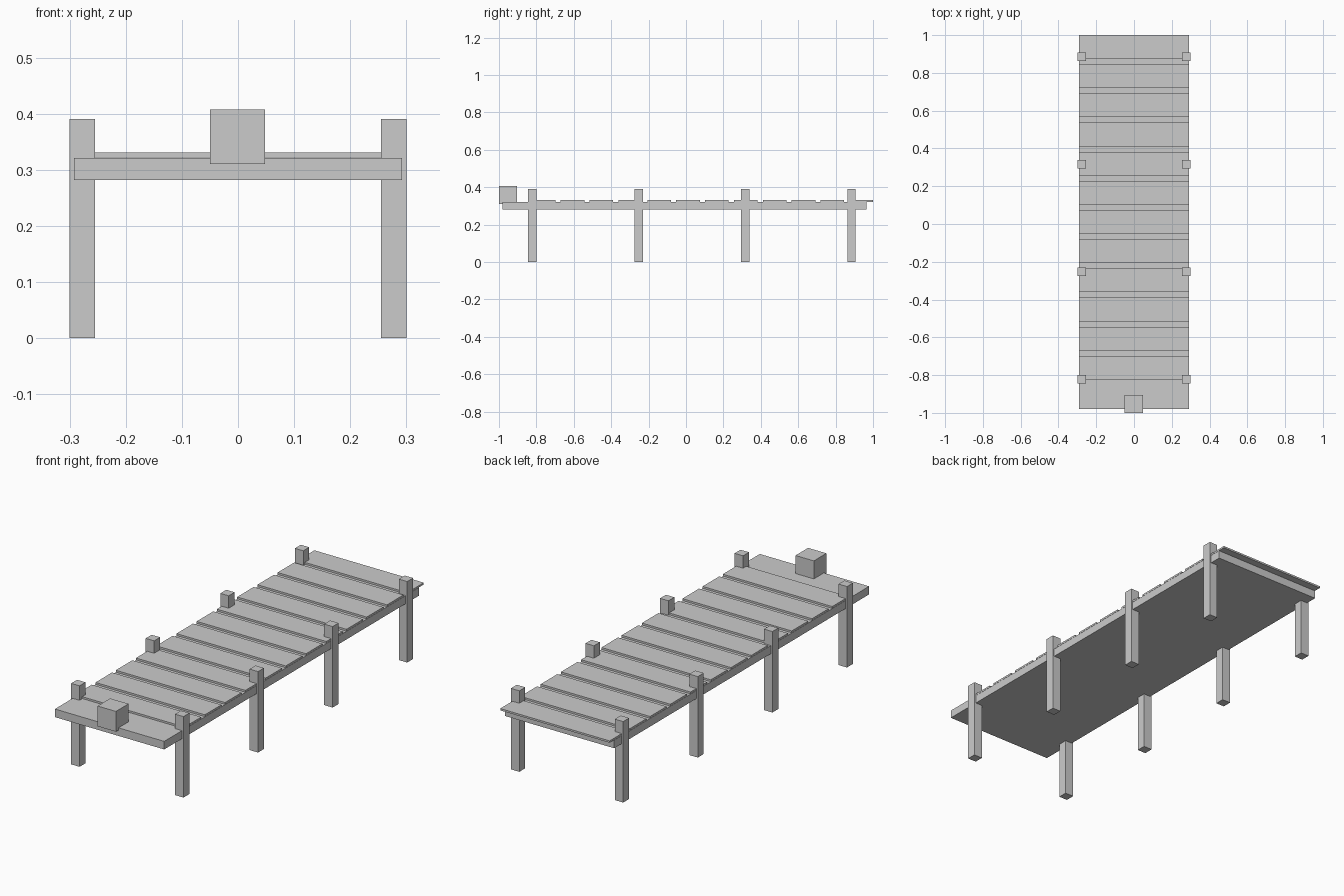
import bpy

if "Cube" in bpy.data.objects:
    bpy.data.objects.remove(bpy.data.objects["Cube"])


def box(name, x, y, z):
    """Axis-aligned box from (min, max) ranges."""
    lo, hi = zip(x, y, z)
    bpy.ops.mesh.primitive_cube_add(size=1, location=[(a + b) / 2 for a, b in zip(lo, hi)])
    ob = bpy.context.object
    ob.name = name
    ob.scale = [b - a for a, b in zip(lo, hi)]
    bpy.ops.object.transform_apply(location=False, rotation=False, scale=True)
    return ob


# Solid deck base
box("deck_base", (-0.292, 0.292), (-0.98, 0.965), (0.282, 0.321))

# Thin planks across the deck, the last one overhanging the back
PITCH, WIDTH = 0.1544, 0.126
for i in range(12):
    y1 = 1.0 - i * PITCH
    box(f"plank_{i + 1}", (-0.292, 0.292), (y1 - WIDTH, y1), (0.322, 0.331))

# Support posts in pairs
for i in range(4):
    y = -0.822 + i * 0.569
    for side, s in (("left", -1), ("right", 1)):
        x = s * 0.2775
        box(f"post_{side}_{i + 1}", (x - 0.0225, x + 0.0225), (y - 0.0225, y + 0.0225), (0, 0.391))

# Mooring block at the front edge
box("mooring_block", (-0.05, 0.048), (-1.0, -0.904), (0.31, 0.408))
